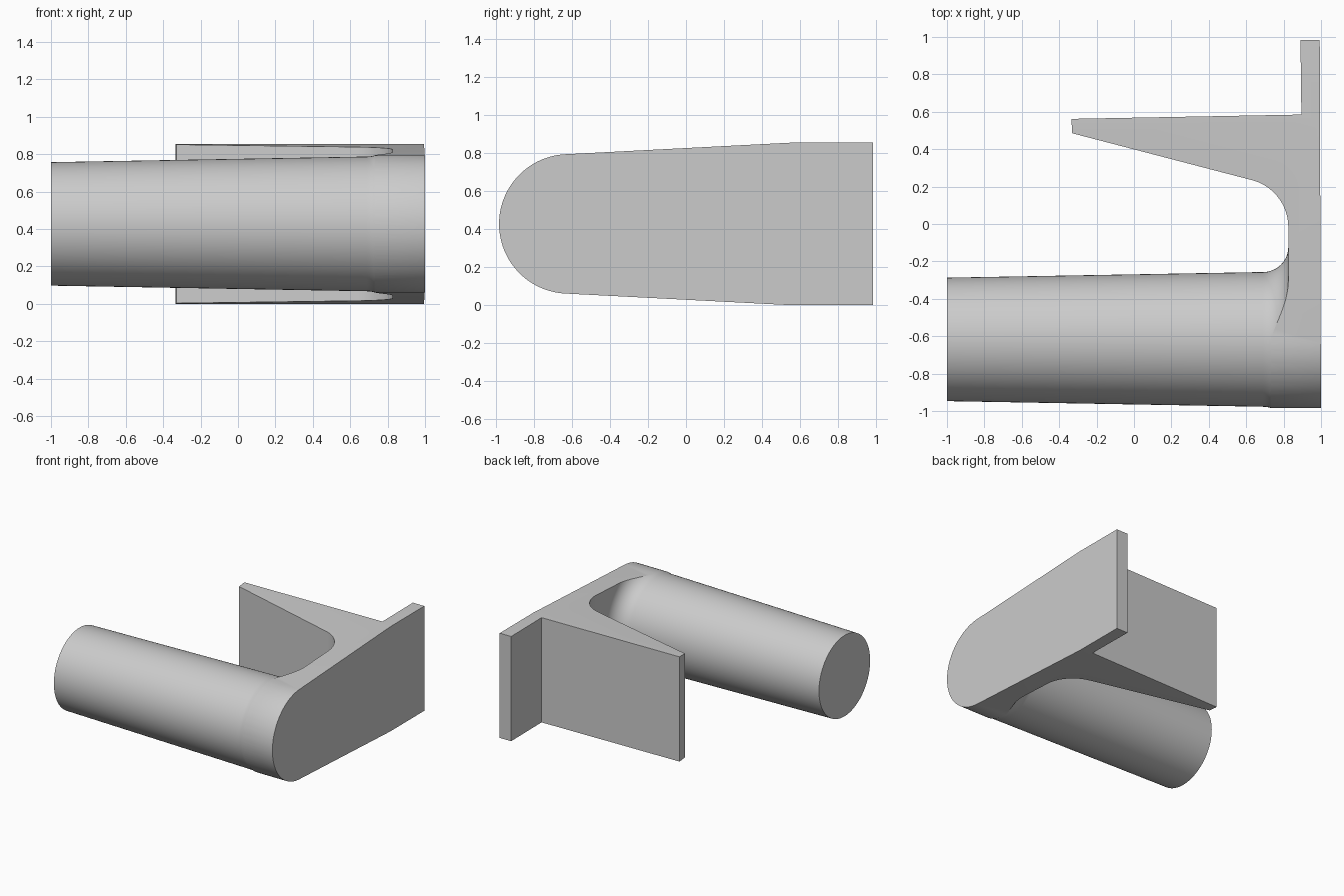
import bpy, bmesh
from math import sin, cos, pi, radians
from mathutils import Matrix, Vector

if "Cube" in bpy.data.objects:
    bpy.data.objects.remove(bpy.data.objects["Cube"])

grey = bpy.data.materials.new("plain grey")
grey.use_nodes = True
grey.diffuse_color = (0.6, 0.6, 0.6, 1)
grey.node_tree.nodes["Principled BSDF"].inputs["Base Color"].default_value = (0.6, 0.6, 0.6, 1)

AXIS_Y, AXIS_Z = -0.617, 0.4275   # axis of the round pin
END_R = 0.367                     # rounded end of the plate


def finish(name, bm):
    bmesh.ops.recalc_face_normals(bm, faces=bm.faces)
    mesh = bpy.data.meshes.new(name)
    bm.to_mesh(mesh)
    bm.free()
    mesh.materials.append(grey)
    obj = bpy.data.objects.new(name, mesh)
    bpy.context.collection.objects.link(obj)
    return obj


def extrude(name, points, vector):
    bm = bmesh.new()
    face = bm.faces.new([bm.verts.new(p) for p in points])
    out = bmesh.ops.extrude_face_region(bm, geom=[face])
    moved = [v for v in out["geom"] if isinstance(v, bmesh.types.BMVert)]
    bmesh.ops.translate(bm, verts=moved, vec=vector)
    return finish(name, bm)


def arc(cx, cy, r, start, end, steps):
    angles = [radians(start + (end - start) * i / steps) for i in range(steps + 1)]
    return [(cx + r * cos(a), cy + r * sin(a)) for a in angles]


def boolean(obj, other, operation):
    mod = obj.modifiers.new(operation.lower(), "BOOLEAN")
    mod.operation, mod.solver, mod.object = operation, "EXACT", other
    bpy.context.view_layer.objects.active = obj
    bpy.ops.object.modifier_apply(modifier=mod.name)
    bpy.data.objects.remove(other)


# Plate with its side wing, seen from above
plan = [(1, -1.1), (0.993, 0.985), (0.89, 0.985), (0.895, 0.585),
        (-0.335, 0.562), (-0.33, 0.485)]
plan += arc(0.565, -0.017, 0.26, 75.4, 0, 20) + [(0.825, -1.1)]
body = extrude("pin_bracket", [(x, y, -0.1) for x, y in plan], (0, 0, 1.1))

# Tapered round pin with a fillet at its root
profile = [(-1, 0), (-1, 0.33)]
profile += arc(0.69, 0.495, 0.135, -91, 0, 16) + [(0.9, 0.495), (0.9, 0)]
bm = bmesh.new()
verts = [bm.verts.new((x, 0, r)) for x, r in profile]
edges = [bm.edges.new(pair) for pair in zip(verts, verts[1:])]
bmesh.ops.spin(bm, geom=verts + edges, axis=(1, 0, 0), cent=(0, 0, 0),
               angle=2 * pi, steps=96)
bmesh.ops.remove_doubles(bm, verts=bm.verts, dist=1e-4)
bmesh.ops.translate(bm, verts=bm.verts, vec=(0, AXIS_Y, AXIS_Z))
pin = finish("round_pin", bm)
boolean(body, pin, "UNION")

# Trim everything to the side outline: round front, tapered, straight back
outline = arc(AXIS_Y, AXIS_Z, END_R, 93, 267, 64)
outline += [(0.55, 0), (1.2, 0), (1.2, 2 * AXIS_Z), (0.55, 2 * AXIS_Z)]
trim = extrude("side_outline", [(-1.2, y, z) for y, z in outline], (2.4, 0, 0))
boolean(body, trim, "INTERSECT")

bpy.ops.object.select_all(action="DESELECT")
body.select_set(True)
bpy.context.view_layer.objects.active = body
bpy.ops.object.shade_smooth_by_angle(angle=radians(25))
